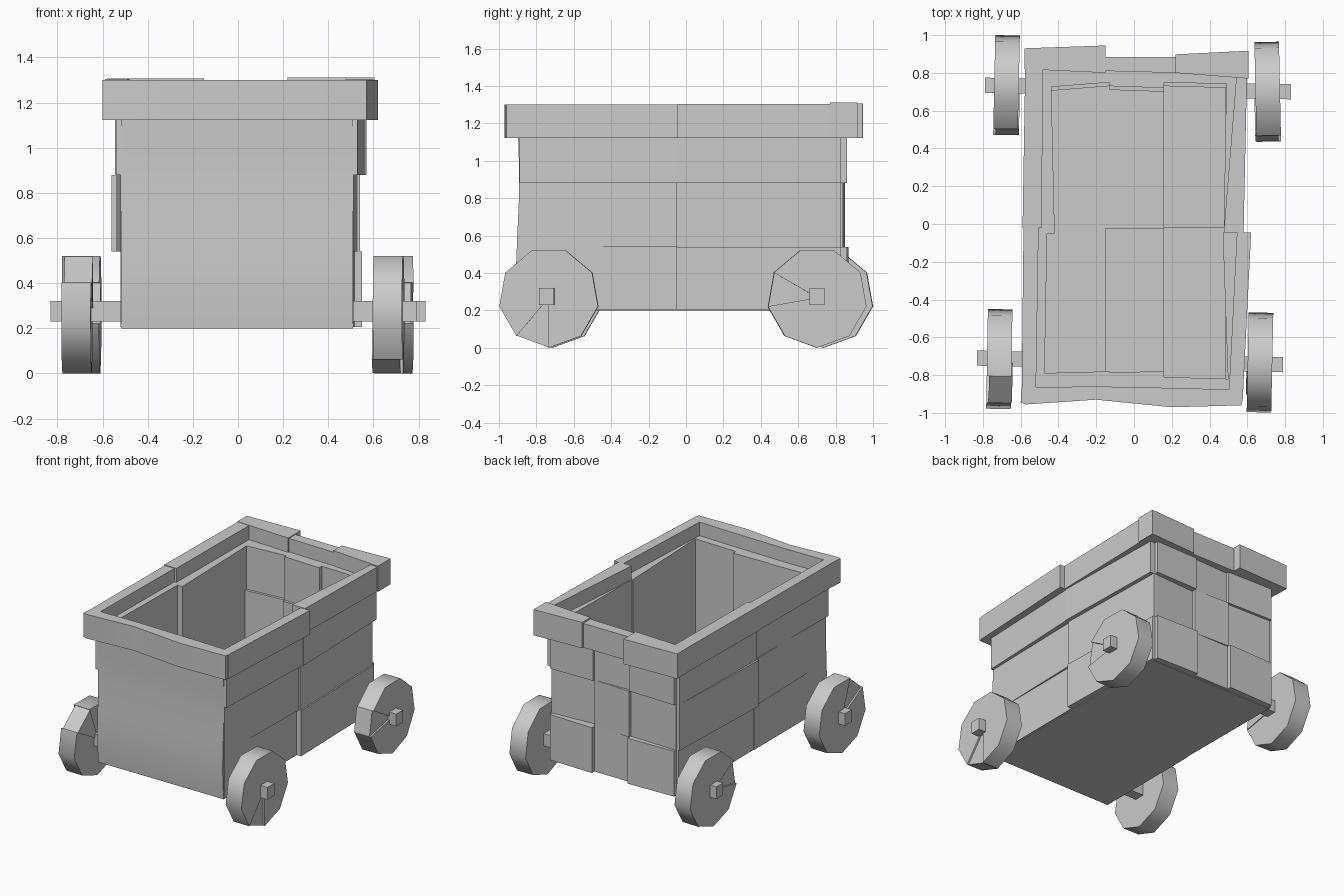
import bpy, bmesh
from math import sin, cos, radians
from mathutils import Matrix

if "Cube" in bpy.data.objects:
    bpy.data.objects.remove(bpy.data.objects["Cube"])


def prism(name, pts, lo, hi, axis="z"):
    """Extrude a flat outline from lo to hi along z (xy outline) or x (yz outline)."""
    bm = bmesh.new()
    place = (lambda p, d: (p[0], p[1], d)) if axis == "z" else (lambda p, d: (d, p[0], p[1]))
    a = [bm.verts.new(place(p, lo)) for p in pts]
    b = [bm.verts.new(place(p, hi)) for p in pts]
    bm.faces.new(a)
    bm.faces.new(b)
    n = len(pts)
    for i in range(n):
        j = (i + 1) % n
        bm.faces.new((a[i], a[j], b[j], b[i]))
    bmesh.ops.recalc_face_normals(bm, faces=bm.faces)
    mesh = bpy.data.meshes.new(name)
    bm.to_mesh(mesh)
    bm.free()
    ob = bpy.data.objects.new(name, mesh)
    bpy.context.collection.objects.link(ob)
    return ob


def side(name, y0, y1, out, inn, z0, z1):
    """Brick running along y, with outer and inner x at both ends."""
    return prism(name, [(out[0], y0), (out[1], y1), (inn[1], y1), (inn[0], y0)], z0, z1)


def cross(name, x0, x1, out, inn, z0, z1):
    """Brick running along x, with outer and inner y at both ends."""
    return prism(name, [(x0, out[0]), (x1, out[1]), (x1, inn[1]), (x0, inn[0])], z0, z1)


COURSES = [(0.205, 0.54), (0.54, 0.88), (0.88, 1.2)]
HALVES = [(-0.89, -0.05), (-0.05, 0.83)]
COLUMNS = [(-0.505, -0.13), (-0.13, 0.16), (0.16, 0.51)]

# side walls: two bricks per course, outer x at both ends of each
right_out = [[(0.512, 0.515), (0.55, 0.53)],
             [(0.512, 0.53), (0.54, 0.52)],
             [(0.53, 0.565), (0.57, 0.55)]]
left_out = [[(-0.52, -0.52), (-0.515, -0.52)],
            [(-0.52, -0.54), (-0.56, -0.53)],
            [(-0.54, -0.53), (-0.545, -0.53)]]
for c, (z0, z1) in enumerate(COURSES):
    for h, (y0, y1) in enumerate(HALVES):
        side("right_wall_brick", y0, y1, right_out[c][h], [(0.5, 0.47), (0.475, 0.49)][h], z0, z1)
        side("left_wall_brick", y0, y1, left_out[c][h], [(-0.475, -0.46), (-0.42, -0.44)][h], z0, z1)

# back wall: three bricks per course
back_out = [[(0.86, 0.87), (0.84, 0.84), (0.87, 0.86)],
            [(0.84, 0.83), (0.85, 0.84), (0.81, 0.83)],
            [(0.86, 0.85), (0.83, 0.84), (0.855, 0.86)]]
back_in = [(0.70, 0.73), (0.71, 0.70), (0.73, 0.72)]
for c, (z0, z1) in enumerate(COURSES):
    for k, (x0, x1) in enumerate(COLUMNS):
        step = 0.02 if c == 2 else 0.0
        cross("back_wall_brick", x0, x1, back_out[c][k], [y + step for y in back_in[k]], z0, z1)

# front wall: one bowed panel with three inner boards
front = prism("front_wall", [(-0.895, 0.2), (-0.905, 0.32), (-0.908, 0.45), (-0.902, 0.6), (-0.893, 0.8),
                             (-0.892, 0.95), (-0.9, 1.2), (-0.84, 1.2), (-0.84, 0.2)], -0.515, 0.51, "x")
smooth = [front]
for (x0, x1), inn in zip(COLUMNS, [(-0.79, -0.78), (-0.785, -0.78), (-0.81, -0.82)]):
    cross("front_wall_inner_board", x0, x1, (-0.85, -0.85), inn, 0.25, 1.2)

# solid base and the uneven floor boards
prism("base", [(-0.505, -0.88), (0.505, -0.88), (0.505, 0.82), (-0.505, 0.82)], 0.2, 0.33)
heights = [[0.335, 0.36, 0.34], [0.34, 0.34, 0.35]]
for (y0, y1), row in zip([(-0.85, -0.02), (-0.02, 0.8)], heights):
    for (x0, x1), z in zip([(-0.49, -0.15), (-0.15, 0.155), (0.155, 0.485)], row):
        prism("floor_board", [(x0, y0), (x1, y0), (x1, y1), (x0, y1)], 0.3, z)

# rim around the top
Z0, Z1 = 1.122, 1.3
side("rim_right_front", -0.94, -0.045, (0.575, 0.62), (0.5, 0.545), Z0, Z1)
side("rim_right_back", -0.045, 0.88, (0.58, 0.6), (0.475, 0.55), Z0, Z1 + 0.003)
side("rim_left_front", -0.94, -0.02, (-0.595, -0.585), (-0.52, -0.505), Z0, Z1)
side("rim_left_back", -0.02, 0.88, (-0.59, -0.575), (-0.49, -0.48), Z0, Z1 + 0.004)
smooth.append(prism("rim_front", [(-0.6, -0.945), (-0.57, -0.955), (-0.2, -0.93), (0.2, -0.97), (0.57, -0.96),
                                  (0.575, -0.88), (0.3, -0.87), (-0.2, -0.86), (-0.595, -0.865)], Z0, Z1))
cross("rim_back_left", -0.58, -0.15, (0.93, 0.945), (0.82, 0.80), Z0, Z1 + 0.006)
cross("rim_back_middle", -0.15, 0.22, (0.885, 0.885), (0.81, 0.80), Z0, Z1)
cross("rim_back_right", 0.22, 0.605, (0.898, 0.917), (0.80, 0.77), Z0, Z1 + 0.012)

# square axles passing through the base, slightly skewed
for name, xa, ya, xb, yb in [("front_axle", -0.83, -0.71, 0.79, -0.745),
                             ("back_axle", -0.79, 0.735, 0.83, 0.70)]:
    cross(name, xa, xb, (ya - 0.04, yb - 0.04), (ya + 0.04, yb + 0.04), 0.23, 0.32)


def wheel(name, x, y, wedge, yaw):
    """Nine-sided wheel with one loose sector set slightly out of line."""
    r, t = 0.268, 0.065
    ring = [(r * cos(radians(270 + 40 * k)), r * sin(radians(270 + 40 * k))) for k in range(9)]
    ring = ring[wedge + 1:] + ring[:wedge + 1]
    lo, hi = (-t - 0.006, t - 0.012) if x > 0 else (-t + 0.012, t + 0.006)
    sector = [(0, 0)] + [(u * 0.99, v * 0.99) for u, v in (ring[-1], ring[0])]
    for ob in (prism(name, [(0, 0)] + ring, -t, t, "x"),
               prism(name + "_sector", sector, lo, hi, "x")):
        ob.matrix_world = Matrix.Translation((x, y, 0.268)) @ Matrix.Rotation(radians(yaw), 4, "Z")
        smooth.append(ob)


wheel("wheel_front_right", 0.667, -0.733, 8, -1.2)
wheel("wheel_back_right", 0.708, 0.70, 6, 1.2)
wheel("wheel_front_left", -0.713, -0.715, 5, -1.0)
wheel("wheel_back_left", -0.675, 0.735, 6, -1.2)

# soft shading on the wheel treads and the bowed front
bpy.ops.object.select_all(action="DESELECT")
for ob in smooth:
    ob.select_set(True)
bpy.context.view_layer.objects.active = front
bpy.ops.object.shade_smooth_by_angle(angle=radians(45))
